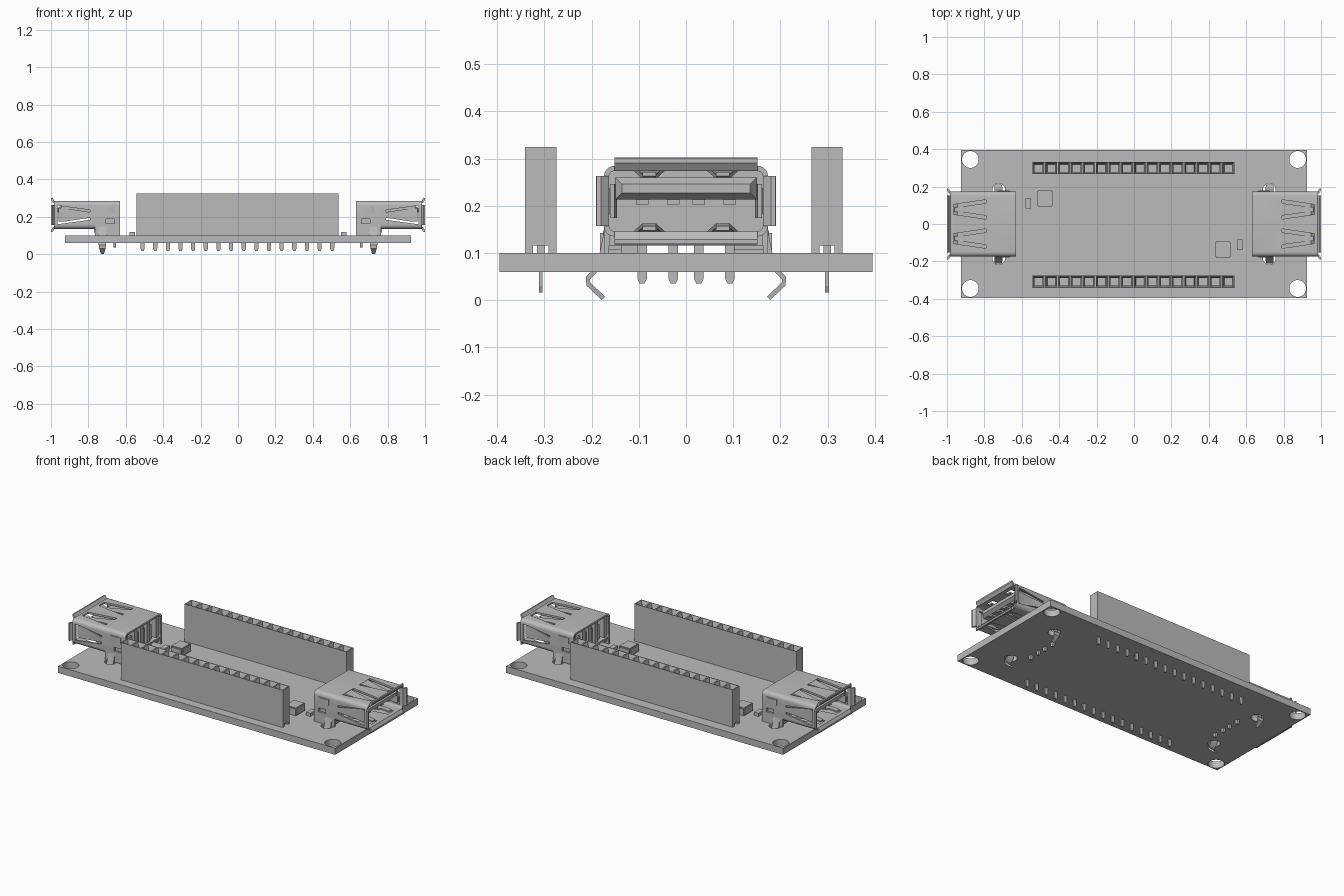
import bpy, bmesh, math
from mathutils import Vector, Matrix

old = bpy.data.objects.get("Cube")
if old:
    bpy.data.objects.remove(old)

grey = bpy.data.materials.new("plain_grey")
grey.use_nodes = True
COLOUR = (0.5, 0.5, 0.5, 1)
grey.diffuse_color = COLOUR
grey.node_tree.nodes["Principled BSDF"].inputs["Base Color"].default_value = COLOUR
parts = []


def finish(name, bm, m=Matrix()):
    bmesh.ops.recalc_face_normals(bm, faces=bm.faces)
    me = bpy.data.meshes.new(name)
    bm.to_mesh(me)
    bm.free()
    me.transform(m)
    me.materials.append(grey)
    ob = bpy.data.objects.new(name, me)
    bpy.context.collection.objects.link(ob)
    parts.append(ob)
    return ob


def add_loft(bm, sections, ring=False):
    """Join closed sections in order; ring also joins last to first."""
    loops = [[bm.verts.new(p) for p in s] for s in sections]
    pairs = list(zip(loops, loops[1:]))
    if ring:
        pairs.append((loops[-1], loops[0]))
    else:
        bm.faces.new(loops[0])
        bm.faces.new(loops[-1])
    for a, b in pairs:
        for i in range(len(a)):
            j = (i + 1) % len(a)
            bm.faces.new((a[i], a[j], b[j], b[i]))


def add_box(bm, x, y, z):
    add_loft(bm, [[(u, y[0], z[0]), (u, y[1], z[0]), (u, y[1], z[1]), (u, y[0], z[1])] for u in x])


def box(name, x, y, z, m=Matrix(), bevel=0):
    bm = bmesh.new()
    add_box(bm, x, y, z)
    if bevel:
        bmesh.ops.bevel(bm, geom=bm.edges[:], offset=bevel, segments=2, affect='EDGES')
    return finish(name, bm, m)


def cut(ob, cutter):
    mod = ob.modifiers.new("cut", 'BOOLEAN')
    mod.operation, mod.solver, mod.object = 'DIFFERENCE', 'EXACT', cutter
    bpy.context.view_layer.objects.active = ob
    bpy.ops.object.modifier_apply(modifier=mod.name)
    parts.remove(cutter)
    bpy.data.objects.remove(cutter)


# Circuit board with mounting holes and holes for the socket legs
board = box("board", (-0.925, 0.925), (-0.395, 0.395), (0.06, 0.1))
bm = bmesh.new()
for sx in (-1, 1):
    for sy in (-1, 1):
        for x, y, r in ((0.875, 0.345, 0.045), (0.723, 0.183, 0.034)):
            bmesh.ops.create_cone(bm, cap_ends=True, segments=32, radius1=r, radius2=r, depth=0.2,
                                  matrix=Matrix.Translation((sx * x, sy * y, 0.08)))
cut(board, finish("hole_cutter", bm))

# Pin headers: a row of funnel sockets on top, pins underneath
COUNT, START, PITCH, HALF = 16, -0.544, 0.0676, 0.033


def header(name, yc):
    bm = bmesh.new()
    xs = [START + PITCH * i for i in range(COUNT + 1)]
    add_loft(bm, [[(x, yc - HALF, 0.116), (x, yc + HALF, 0.116), (x, yc + HALF, 0.325),
                   (x, yc - HALF, 0.325)] for x in xs])
    bmesh.ops.recalc_face_normals(bm, faces=bm.faces)
    tops = [f for f in bm.faces if f.normal.z > 0.9]
    for inset, drop in ((0.006, 0.0), (0.002, 0.006), (0.009, 0.012), (0.001, 0.11)):
        bmesh.ops.inset_individual(bm, faces=tops, thickness=inset, depth=0)
        for f in tops:
            for v in f.verts:
                v.co.z -= drop
    for s in (-1, 1):
        y = sorted((yc + s * 0.016, yc + s * HALF))
        add_box(bm, (xs[0], xs[-1]), y, (0.1, 0.116))
    finish(name, bm)
    bm = bmesh.new()
    for x in xs[:-1]:
        c = x + PITCH / 2
        add_box(bm, (c - 0.02, c + 0.02), (yc - 0.008, yc + 0.008), (0.1, 0.117))
        add_box(bm, (c - 0.011, c + 0.011), (yc - 0.004, yc + 0.004), (0.03, 0.1))
        add_loft(bm, [[(c + u * w, yc + v * 0.004, z) for u, v in ((-1, -1), (1, -1), (1, 1), (-1, 1))]
                      for z, w in ((0.03, 0.011), (0.016, 0.006))])
    finish(name + "_pins", bm)


header("front_header", -0.308)
header("back_header", 0.299)

# Socket shell dimensions and frames of its four sides
ZC, HY, HZ, WALL = 0.21, 0.174, 0.075, 0.011
UP, SIDE = Vector((0, 0, 1)), Vector((0, 1, 0))
SIDES = [(UP, SIDE, HZ, 0.152), (-UP, SIDE, HZ, 0.152), (SIDE, UP, HY, 0.053), (-SIDE, UP, HY, 0.053)]


def on_side(side, x, t, h):
    n, tan, d, _ = side
    return Vector((x, 0, ZC)) + n * (d + h) + tan * t


def round_rect(x, hy, hz, r):
    pts = []
    for k, (sy, sz) in enumerate(((1, 1), (-1, 1), (-1, -1), (1, -1))):
        for i in range(6):
            a = math.pi / 2 * (k + i / 5)
            pts.append((x, sy * (hy - r) + r * math.cos(a), ZC + sz * (hz - r) + r * math.sin(a)))
    return pts


def trapezoid(bm, side, centre, stations, low, high):
    """Tapered plate on a shell side; stations are (x, half width, height shift)."""
    add_loft(bm, [[on_side(side, x, centre + w * s, h + e) for s, e in
                   ((-1, low), (1, low), (1, high), (-1, high))] for x, w, h in stations])


def socket(name, m):
    # Metal shell with spring windows cut out
    bm = bmesh.new()
    inner = (HY - WALL, HZ - WALL, 0.012)
    add_loft(bm, [round_rect(0.63, HY, HZ, 0.023), round_rect(0.985, HY, HZ, 0.023),
                  round_rect(0.985, *inner), round_rect(0.63, *inner)], ring=True)
    shell = finish(name + "_shell", bm)
    holes, springs, lips = bmesh.new(), bmesh.new(), bmesh.new()
    for side in SIDES:
        flat = side[0].z != 0
        for c in ((-0.078, 0.078) if flat else (0,)):
            root, tip = (0.052, 0.026) if flat else (0.026, 0.05)
            a, b = (0.034, 0.014) if flat else (0.014, 0.036)
            trapezoid(holes, side, c, [(0.79, root, 0), (0.965, tip, 0)], -0.02, 0.02)
            trapezoid(springs, side, c, [(0.785, a, 0), (0.93, b, -0.018), (0.96, b, -0.012)], -0.01, -0.001)
        if not flat:
            trapezoid(holes, side, -0.042, [(0.66, 0.021, 0), (0.705, 0.021, 0)], -0.02, 0.02)
            # Side latch tab
            trapezoid(springs, side, 0.028, [(0.66, 0.018, -0.004), (0.672, 0.018, 0),
                                             (0.715, 0.018, 0), (0.728, 0.018, -0.004)], -0.006, 0.006)
        # Flared lip at the mouth
        profile = ((0.965, -0.011), (0.988, -0.011), (1.0, 0.006), (1.0, 0.016), (0.992, 0.017), (0.982, 0))
        add_loft(lips, [[on_side(side, x, t, h) for x, h in profile] for t in (-side[3], side[3])])
    cut(shell, finish("window_cutter", holes))
    shell.data.transform(m)
    finish(name + "_springs", springs, m)
    finish(name + "_lips", lips, m)

    # Insulator: back wall, ribs and chamfered tongue
    bm = bmesh.new()
    add_box(bm, (0.69, 0.77), (-0.163, 0.163), (0.116, 0.274))
    for y in (-0.148, -0.06, 0, 0.06, 0.148):
        add_box(bm, (0.64, 0.69), (y - 0.014, y + 0.014), (0.116, 0.274))
    add_loft(bm, [[(x, s * (0.15 - e), z) for s, z in
                   ((-1, 0.213 + e), (1, 0.213 + e), (1, 0.26 - e), (-1, 0.26 - e))]
                  for x, e in ((0.77, 0), (0.945, 0), (0.965, 0.014))])
    finish(name + "_insulator", bm, m)

    # Four contacts running along the tongue and down through the board
    bm = bmesh.new()
    for y in (-0.093, -0.027, 0.027, 0.093):
        add_box(bm, (0.77, 0.945), (y - 0.013, y + 0.013), (0.203, 0.213))
        add_box(bm, (0.652, 0.7), (y - 0.01, y + 0.01), (0.225, 0.238))
        add_loft(bm, [[(0.658 + u * 0.007, y + v * w, z) for u, v in ((-1, -1), (1, -1), (1, 1), (-1, 1))]
                      for z, w in ((0.238, 0.01), (0.045, 0.01), (0.035, 0.005))])
    finish(name + "_contacts", bm, m)

    # Lower side walls and hooked legs
    path = [(0.168, 0.15), (0.178, 0.1), (0.19, 0.065), (0.208, 0.047), (0.207, 0.034), (0.175, 0.004)]
    widths = (0.022, 0.022, 0.021, 0.019, 0.017, 0.008)
    for s, label in ((-1, "_right"), (1, "_left")):
        box(name + label + "_wall", (0.63, 0.765), sorted((s * 0.163, s * HY)), (0.1, 0.165), m)
        bm, sections = bmesh.new(), []
        for i, ((y, z), w) in enumerate(zip(path, widths)):
            p, q = path[max(i - 1, 0)], path[min(i + 1, len(path) - 1)]
            n = Vector((q[1] - p[1], p[0] - q[0])).normalized() * 0.005
            sections.append([(0.725 + u * w, s * (y + v * n.x), z + v * n.y)
                             for u, v in ((-1, -1), (1, -1), (1, 1), (-1, 1))])
        add_loft(bm, sections)
        finish(name + label + "_leg", bm, m)


# Each end of the board carries a socket, a chip and a small resistor
for label, angle in (("left", 0), ("right", math.pi)):
    m = Matrix.Rotation(angle, 4, 'Z')
    socket(label + "_socket", m)
    box(label + "_chip", (0.436, 0.516), (-0.182, -0.09), (0.1, 0.148), m, 0.006)
    box(label + "_resistor", (0.552, 0.58), (-0.138, -0.084), (0.1, 0.12), m)

bpy.ops.object.select_all(action='DESELECT')
for ob in parts:
    ob.select_set(True)
bpy.context.view_layer.objects.active = board
bpy.ops.object.shade_smooth_by_angle(angle=math.radians(30))
